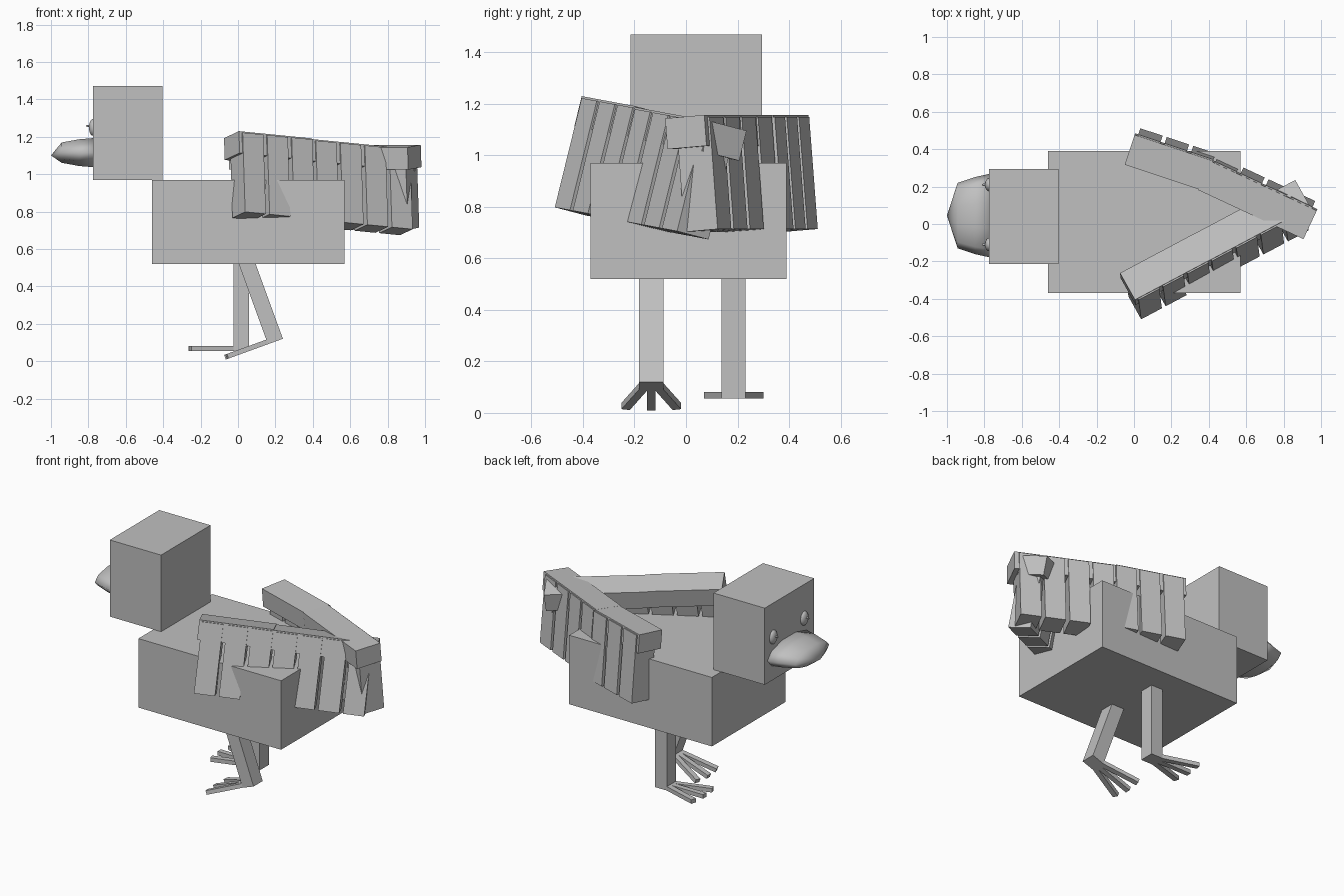
import bpy, bmesh, math
from mathutils import Matrix, Vector

if "Cube" in bpy.data.objects:
    bpy.data.objects.remove(bpy.data.objects["Cube"], do_unlink=True)

GREY = (0.53, 0.53, 0.53, 1)
grey = bpy.data.materials.new("plain grey")
grey.use_nodes = True
grey.diffuse_color = GREY
grey.node_tree.nodes["Principled BSDF"].inputs["Base Color"].default_value = GREY


def finish(name, bm, smooth=False):
    bmesh.ops.recalc_face_normals(bm, faces=bm.faces)
    mesh = bpy.data.meshes.new(name)
    bm.to_mesh(mesh)
    bm.free()
    mesh.materials.append(grey)
    for poly in mesh.polygons:
        poly.use_smooth = smooth
    obj = bpy.data.objects.new(name, mesh)
    bpy.context.collection.objects.link(obj)
    return obj


def box(name, low, high, frame=Matrix()):
    low, high = Vector(low), Vector(high)
    bm = bmesh.new()
    size = Matrix.Diagonal((*(high - low), 1))
    bmesh.ops.create_cube(bm, size=1,
                          matrix=frame @ Matrix.Translation((low + high) / 2) @ size)
    return finish(name, bm)


def ellipsoid(name, centre, radii, frame=Matrix()):
    bm = bmesh.new()
    bmesh.ops.create_uvsphere(
        bm, u_segments=16, v_segments=10, radius=1,
        matrix=Matrix.Translation(centre) @ frame @ Matrix.Diagonal((*radii, 1)))
    return finish(name, bm, True)


def turn(degrees, axis):
    return Matrix.Rotation(math.radians(degrees), 4, axis)


# Body and head blocks
box("body", (-0.46, -0.37, 0.52), (0.57, 0.39, 0.97))
box("head", (-0.775, -0.215, 0.97), (-0.405, 0.295, 1.47))

# Beak: rings closing to a blunt tip
bm = bmesh.new()
SIDES = 10
rings = []
for x, half_width, half_height in [(-0.76, 0.226, 0.083), (-0.85, 0.206, 0.075),
                                   (-0.943, 0.175, 0.057)]:
    ring = []
    for i in range(SIDES):
        a = math.tau * i / SIDES
        ring.append(bm.verts.new((x, 0.045 + half_width * math.cos(a),
                                  1.115 + half_height * math.sin(a))))
    rings.append(ring)
tip = bm.verts.new((-1.0, 0.045, 1.1))
for a, b in zip(rings, rings[1:]):
    for i in range(SIDES):
        j = (i + 1) % SIDES
        bm.faces.new((a[i], a[j], b[j], b[i]))
for i in range(SIDES):
    bm.faces.new((rings[-1][i], rings[-1][(i + 1) % SIDES], tip))
bm.faces.new(rings[0])
finish("beak", bm, True)

# Eyes with pupils, and nostrils
for side, eye_y, nostril_y in [("left", -0.11, -0.012), ("right", 0.21, 0.105)]:
    ellipsoid(side + "_eye", (-0.775, eye_y, 1.25), (0.022, 0.036, 0.045))
    ellipsoid(side + "_pupil", (-0.797, eye_y, 1.258), (0.017, 0.007, 0.005))
    ellipsoid(side + "_nostril", (-0.895, nostril_y, 1.172), (0.032, 0.006, 0.005),
              turn(-13, "Y"))


# Legs, each with three fanned toes; the origin is the back of the heel
def leg(name, frame):
    box(name, (-0.085, -0.047, 0), (0, 0.047, 0.5), frame)
    for i in (-1, 0, 1):
        fan = frame @ Matrix.Translation((-0.06, i * 0.022, 0)) @ turn(-i * 17, "Z")
        box(f"{name}_toe_{i + 2}", (-0.265, -0.017, 0), (0.02, 0.017, 0.026), fan)


leg("standing_leg", Matrix.Translation((0.06, 0.185, 0.055)))
leg("stepping_leg", Matrix.Translation((0.24, -0.135, 0.12)) @ turn(-20, "Y"))


# Wing section: a bar with a row of feather slabs flush with its outer side
def wing_section(name, frame, out, length, feathers):
    def slab(part, start, end, inner, outer, bottom, top):
        ys = sorted((out * inner, out * outer))
        box(part, (start, ys[0], bottom), (end, ys[1], top), frame)

    slab(name + "_bar", 0, length, -0.168, 0, -0.12, 0)
    for i in range(feathers):
        start = 0.018 + i * 0.149
        slab(f"{name}_feather_{i + 1}", start, start + 0.126, -0.135, 0.008,
             -0.445, -0.008)


left_inner = Matrix.Translation((0.003, 0.476, 1.157)) @ turn(-18.4, "Z") @ turn(4.6, "X")
left_outer = Matrix.Translation((0.415, 0.333, 1.157)) @ turn(-25, "Z") @ turn(4.6, "X")
wing_section("left_inner_wing", left_inner, 1, 0.44, 3)
wing_section("left_outer_wing", left_outer, 1, 0.62, 4)

right_inner = (Matrix.Translation((0.005, -0.405, 1.23)) @ turn(28, "Z")
               @ turn(5, "Y") @ turn(-13, "X"))
right_outer = right_inner @ Matrix.Translation((0.445, 0, -0.004))
wing_section("right_inner_wing", right_inner, -1, 0.445, 3)
wing_section("right_outer_wing", right_outer, -1, 0.62, 4)
